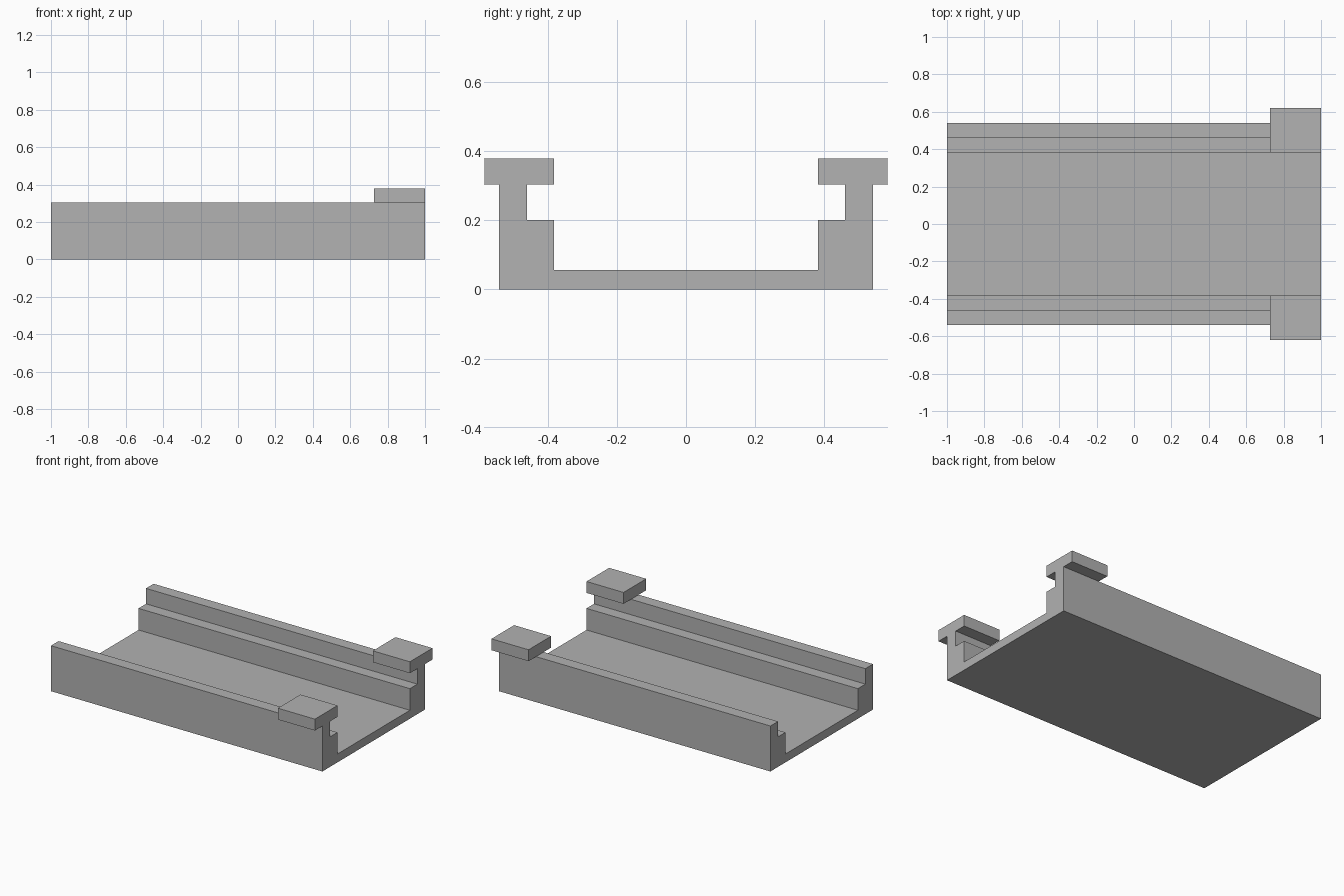
import bpy
import bmesh
from mathutils import Vector

cube = bpy.data.objects.get("Cube")
if cube:
    bpy.data.objects.remove(cube)

# Main dimensions
HALF_LENGTH, HALF_WIDTH = 1.0, 0.54
FLOOR_TOP, LEDGE_TOP, WALL_TOP, CLIP_TOP = 0.056, 0.20, 0.303, 0.379
LEDGE_Y, WALL_Y = 0.381, 0.46
CLIP_START = 0.727

grey = bpy.data.materials.new("plain grey")
grey.use_nodes = True
colour = (0.445, 0.445, 0.445, 1)
grey.diffuse_color = colour
grey.node_tree.nodes["Principled BSDF"].inputs["Base Color"].default_value = colour


def pull_faces(bm, faces, offset):
    """Extrude a face region by an offset, removing the old faces."""
    result = bmesh.ops.extrude_face_region(bm, geom=faces)
    verts = [g for g in result["geom"] if isinstance(g, bmesh.types.BMVert)]
    bmesh.ops.translate(bm, verts=verts, vec=Vector(offset))
    bm.normal_update()


bm = bmesh.new()

# Stepped channel cross-section, mirrored across the centre line
half = [(HALF_WIDTH, 0), (HALF_WIDTH, WALL_TOP), (WALL_Y, WALL_TOP),
        (WALL_Y, LEDGE_TOP), (LEDGE_Y, LEDGE_TOP), (LEDGE_Y, FLOOR_TOP)]
profile = half + [(-y, z) for y, z in reversed(half)]
end = bm.faces.new([bm.verts.new((-HALF_LENGTH, y, z)) for y, z in profile])
ext = bmesh.ops.extrude_face_region(bm, geom=[end], use_keep_orig=True)
bmesh.ops.translate(bm, vec=(2 * HALF_LENGTH, 0, 0),
                    verts=[g for g in ext["geom"] if isinstance(g, bmesh.types.BMVert)])
bmesh.ops.recalc_face_normals(bm, faces=bm.faces[:])

# Split the walls where the end clips begin
bmesh.ops.bisect_plane(bm, geom=bm.verts[:] + bm.edges[:] + bm.faces[:],
                       plane_co=(CLIP_START, 0, 0), plane_no=(1, 0, 0))
bm.normal_update()

# End clips: raise the wall tops, then pull their inner faces over the channel
tops = [f for f in bm.faces if f.normal.z > 0.9
        and f.calc_center_median().z > WALL_TOP - 0.01
        and f.calc_center_median().x > CLIP_START]
pull_faces(bm, tops, (0, 0, CLIP_TOP - WALL_TOP))
for side in (-1, 1):
    inner = [f for f in bm.faces if f.normal.y * side < -0.9
             and f.calc_center_median().z > WALL_TOP + 0.01]
    pull_faces(bm, inner, (0, side * (LEDGE_Y - WALL_Y), 0))

# Merge coplanar faces into clean flat panels
bmesh.ops.dissolve_limit(bm, angle_limit=0.01, verts=bm.verts[:], edges=bm.edges[:])
bmesh.ops.recalc_face_normals(bm, faces=bm.faces[:])

mesh = bpy.data.meshes.new("slide_channel")
bm.to_mesh(mesh)
bm.free()
mesh.materials.append(grey)
channel = bpy.data.objects.new("slide_channel", mesh)
bpy.context.scene.collection.objects.link(channel)
